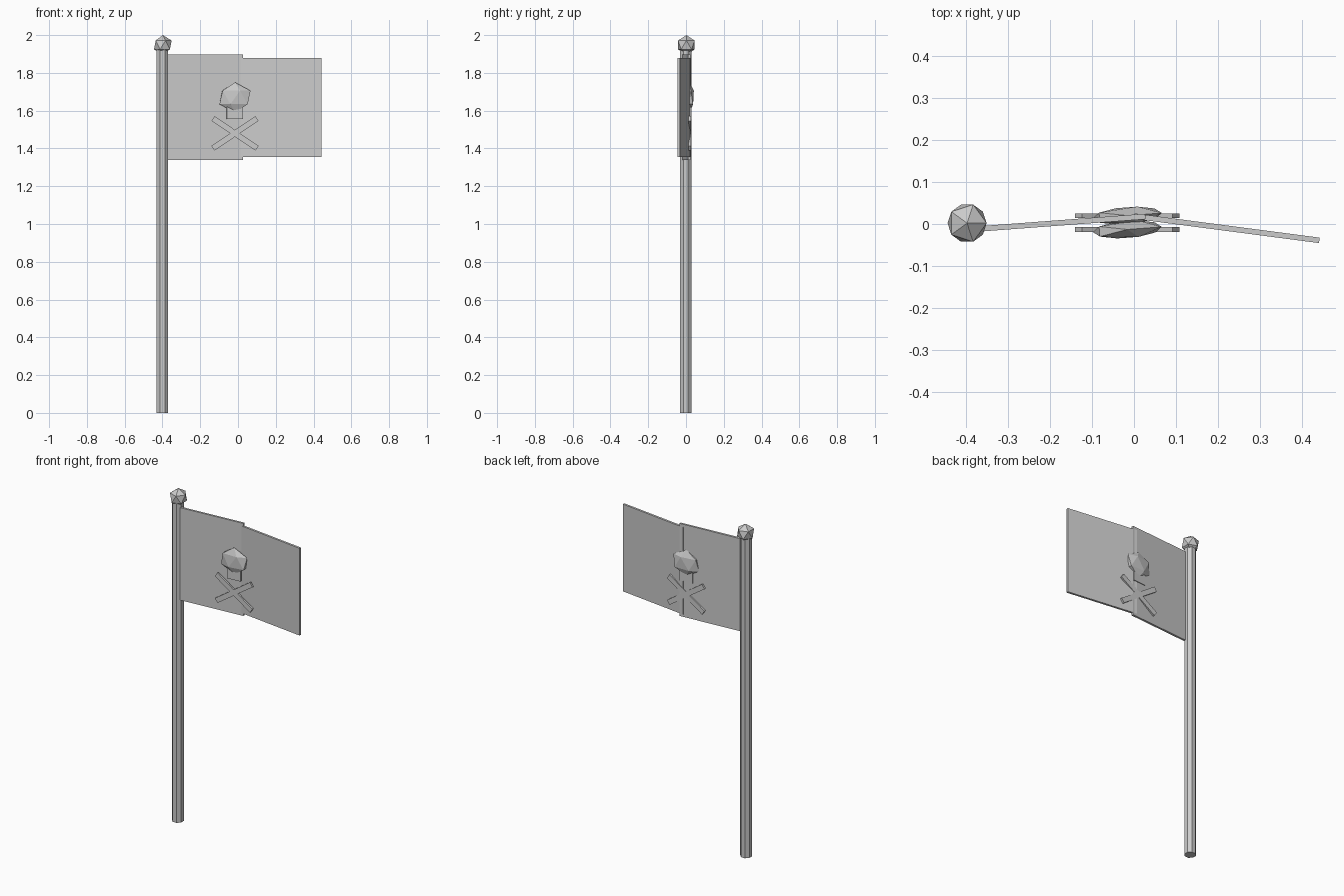
import bpy, math
from mathutils import Matrix, Vector

cube = bpy.data.objects.get("Cube")
if cube:
    bpy.data.objects.remove(cube, do_unlink=True)

grey = bpy.data.materials.new("plain_grey")
grey.use_nodes = True
colour = (0.6, 0.6, 0.6, 1)
grey.diffuse_color = colour
grey.node_tree.nodes["Principled BSDF"].inputs["Base Color"].default_value = colour


def finish(name):
    obj = bpy.context.object
    obj.name = name
    obj.data.materials.append(grey)
    return obj


def box(name, centre, size, rotation=(0, 0, 0)):
    bpy.ops.mesh.primitive_cube_add(size=1, location=centre, rotation=rotation)
    obj = finish(name)
    obj.scale = size
    return obj


def ball(name, centre, radii, turn=0):
    bpy.ops.mesh.primitive_ico_sphere_add(subdivisions=1, radius=1, location=centre,
                                          rotation=(0, 0, turn))
    obj = finish(name)
    obj.scale = radii
    return obj


def panel(name, start, end, bottom, top):
    """Upright flag slab running between two plan points."""
    a, b = Vector(start), Vector(end)
    run, mid = b - a, (a + b) / 2
    box(name, (mid.x, mid.y, (bottom + top) / 2),
        (run.length, 0.013, top - bottom), (0, 0, math.atan2(run.y, run.x)))


# Pole and faceted finial
bpy.ops.mesh.primitive_cylinder_add(vertices=8, radius=0.033, depth=1.935,
                                    location=(-0.4, -0.001, 0.9675),
                                    rotation=(0, 0, math.pi / 8))
finish("pole")
ball("finial", (-0.398, 0.002, 1.948), (0.052, 0.052, 0.052))

# Two overlapping flag slabs, bent at the middle
panel("flag_inner", (-0.4, -0.014), (0.027, 0.018), 1.34, 1.897)
panel("flag_outer", (0.0, 0.019), (0.442, -0.039), 1.355, 1.88)

# Skull and crossed bones on each side of the flag
for side, y in (("front", -0.013), ("back", 0.02)):
    ball("skull_" + side, (-0.016, y, 1.67), (0.092, 0.023, 0.08), 0.075)
    box("jaw_" + side, (-0.017, y, 1.59), (0.085, 0.011, 0.066), (0, 0, 0.075))
    for label, tilt in (("rising", -1), ("falling", 1)):
        box(f"bone_{label}_{side}", (-0.016, y, 1.48), (0.281, 0.011, 0.03),
            (0, math.radians(34) * tilt, 0))
